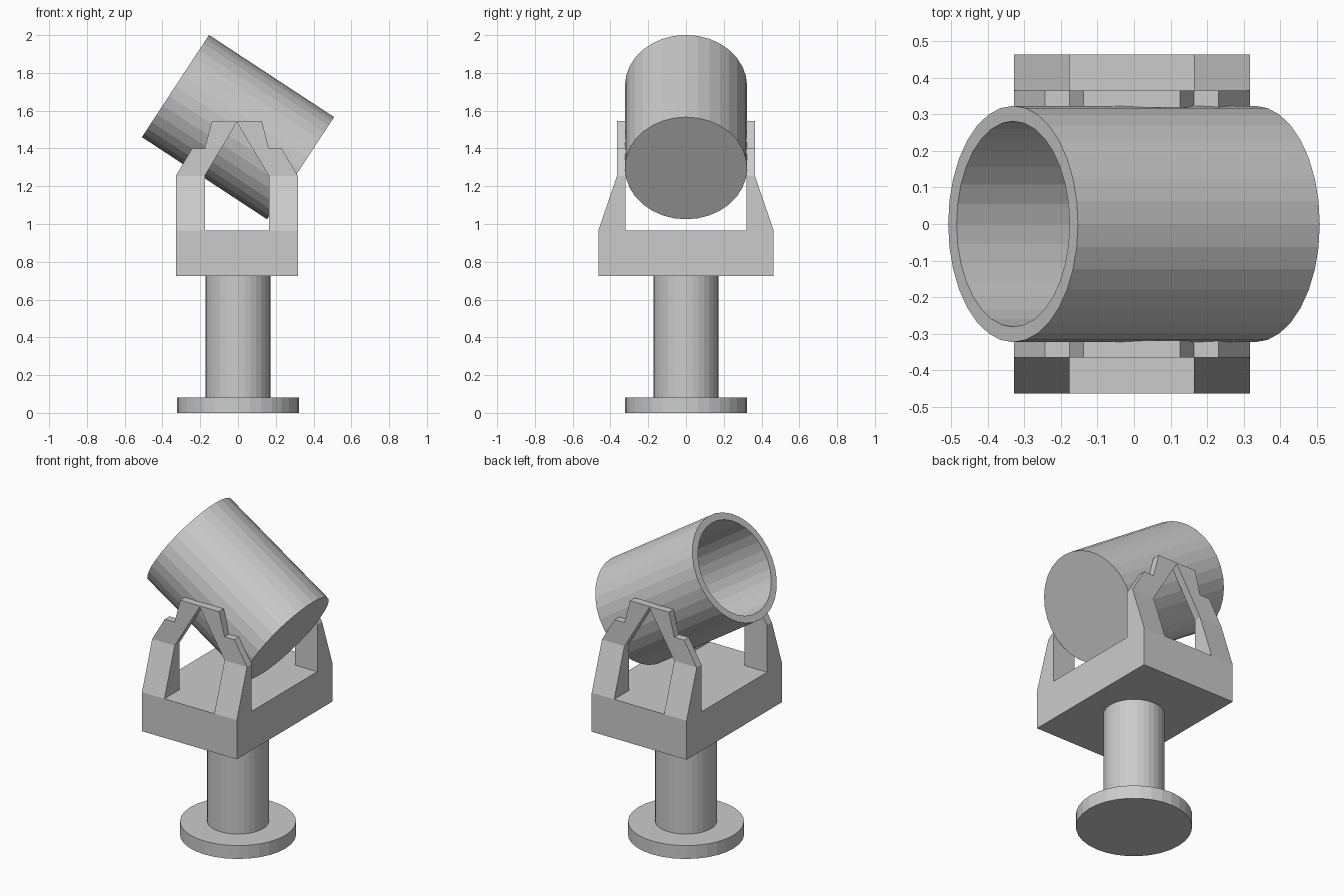
import bpy, bmesh, math
from mathutils import Matrix, Vector

if "Cube" in bpy.data.objects:
    bpy.data.objects.remove(bpy.data.objects["Cube"])


def add_object(name, bm):
    bmesh.ops.recalc_face_normals(bm, faces=bm.faces)
    mesh = bpy.data.meshes.new(name)
    bm.to_mesh(mesh)
    bm.free()
    ob = bpy.data.objects.new(name, mesh)
    bpy.context.collection.objects.link(ob)
    return ob


def cylinder(radius, z0, z1, sides=32):
    bm = bmesh.new()
    bmesh.ops.create_cone(bm, cap_ends=True, segments=sides, radius1=radius,
                          radius2=radius, depth=z1 - z0,
                          matrix=Matrix.Translation((0, 0, (z0 + z1) / 2)))
    return bm


# Foot and post
add_object("base_disc", cylinder(0.324, 0, 0.082))
add_object("post", cylinder(0.172, 0.08, 0.73))

# Barrel: closed at the low end, deep bore at the raised end
bm = cylinder(0.3235, -0.396, 0.396)
bm.faces.ensure_lookup_table()
mouth = max(bm.faces, key=lambda f: f.calc_center_median().z)
bmesh.ops.inset_region(bm, faces=[mouth], thickness=0.042)
floor = bmesh.ops.extrude_discrete_faces(bm, faces=[mouth])["faces"][0]
bmesh.ops.translate(bm, verts=floor.verts, vec=(0, 0, -0.75))
barrel = add_object("barrel", bm)
barrel.rotation_euler = (0, math.radians(-56.7), 0)
barrel.location = (0, 0, 1.513)

# Yoke: one quarter is modelled, then mirrored in x and y
W, D, LEG, IN = 0.323, 0.4645, 0.17, 0.319
Z0, Z1, BEND = 0.725, 0.965, 1.255
bm = bmesh.new()


def face(points):
    bm.faces.new([bm.verts.new(p) for p in points])


def outer(x, z):
    return (x, D if z <= Z1 else 0.365, z)


def inner(x, z):
    return (x, IN, z)


# Block under the arms
face([(0, 0, Z0), (W, 0, Z0), (W, D, Z0), (0, D, Z0)])
face([(0, 0, Z1), (W, 0, Z1), (W, IN, Z1), (LEG, IN, Z1), (LEG, D, Z1), (0, D, Z1)])
face([(0, D, Z0), (W, D, Z0), (W, D, Z1), (LEG, D, Z1), (0, D, Z1)])
face([(W, 0, Z0), (W, D, Z0), (W, D, Z1), (W, IN, Z1), (W, 0, Z1)])

# Half arm: outline from the outer foot, over the stepped top, to the inner foot
outside = [(W, Z1), (W, BEND), (0.237, 1.40), (0.17, 1.40), (0.132, 1.545), (0, 1.545)]
inside = [(0, 1.538), (LEG, BEND), (LEG, Z1)]
for chain in (outside, inside):
    for a, b in zip(chain, chain[1:]):
        face([outer(*a), outer(*b), inner(*b), inner(*a)])
for side in (outer, inner):
    face([side(*p) for p in (outside[0], outside[1], inside[1], inside[2])])
    face([side(*p) for p in outside[1:] + inside[:2]])

for flip in ((-1, 1, 1), (1, -1, 1)):
    copy = bmesh.ops.duplicate(bm, geom=bm.verts[:] + bm.edges[:] + bm.faces[:])
    verts = [v for v in copy["geom"] if isinstance(v, bmesh.types.BMVert)]
    bmesh.ops.scale(bm, vec=Vector(flip), verts=verts)
bmesh.ops.remove_doubles(bm, verts=bm.verts, dist=0.0005)
yoke = add_object("yoke", bm)
yoke.location.x = -0.006
